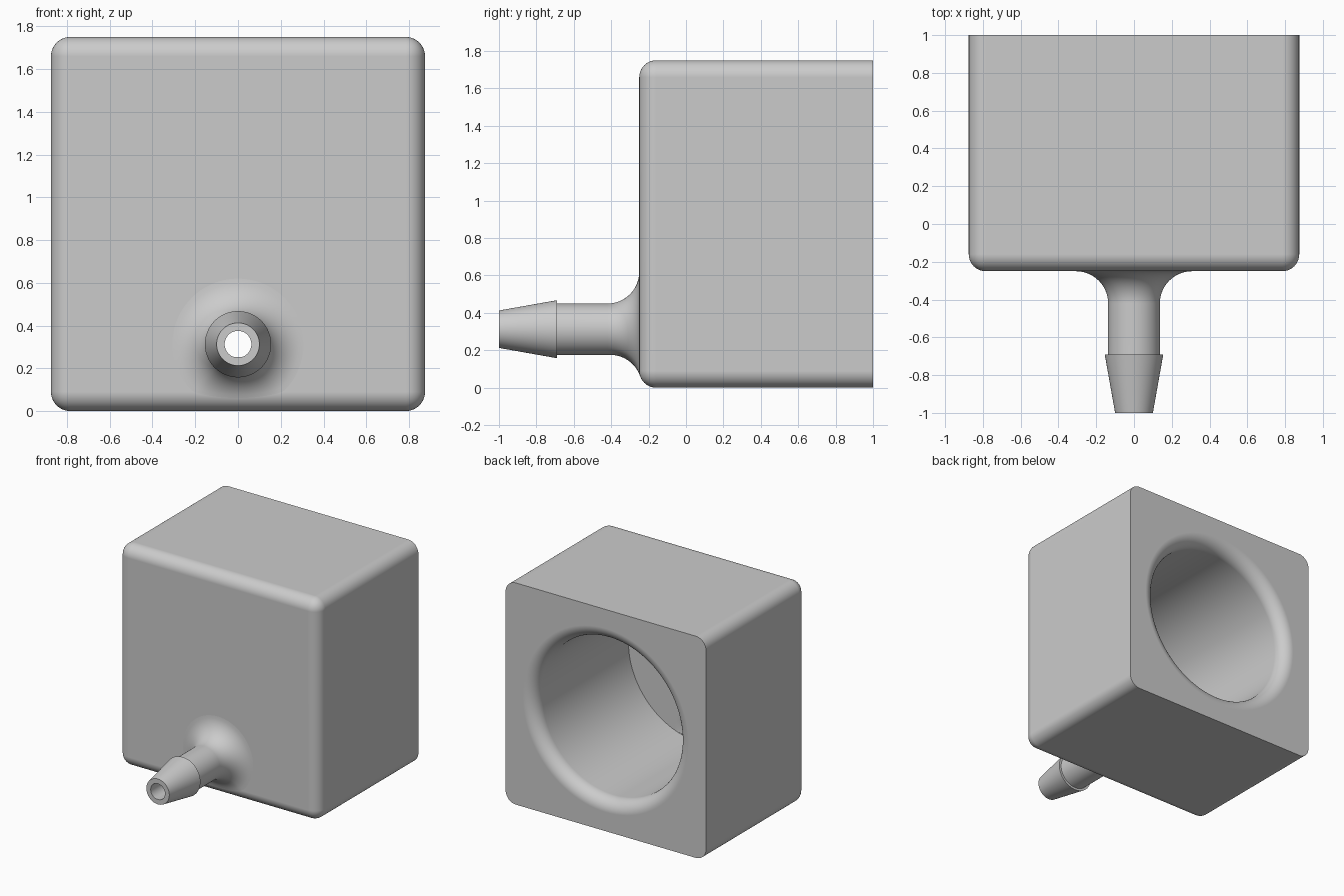
import bpy, bmesh
from math import sin, cos, pi, sqrt
from mathutils import Vector

if "Cube" in bpy.data.objects:
    bpy.data.objects.remove(bpy.data.objects["Cube"])

SIDES = 96
MID_Z = 0.875      # block and bore axis height
TUBE_Z = 0.3125    # nozzle axis height
BORE_R = 0.625
FRONT, BACK, FLOOR = -0.25, 1.0, -0.175
EDGE_R = 0.09      # block rounding
FLARE_R = 0.17     # blend between nozzle and block
TUBE_R = 0.137
STEPS = 12
ANGLES = [2 * pi * i / SIDES for i in range(SIDES)]

grey = bpy.data.materials.new("plain grey")
grey.use_nodes = True
grey.diffuse_color = (0.6, 0.6, 0.6, 1)
grey.node_tree.nodes["Principled BSDF"].inputs["Base Color"].default_value = (0.6, 0.6, 0.6, 1)


def add_object(name, bm):
    bmesh.ops.recalc_face_normals(bm, faces=bm.faces)
    mesh = bpy.data.meshes.new(name)
    bm.to_mesh(mesh)
    bm.free()
    mesh.materials.append(grey)
    obj = bpy.data.objects.new(name, mesh)
    bpy.context.collection.objects.link(obj)
    return obj


def ring(y, r, z):
    return [Vector((r * cos(a), y, z + r * sin(a))) for a in ANGLES]


def loft(name, rings):
    """Skin a list of rings and cap both ends."""
    bm = bmesh.new()
    loops = [[bm.verts.new(p) for p in pts] for pts in rings]
    for low, high in zip(loops, loops[1:]):
        for i in range(SIDES):
            j = (i + 1) % SIDES
            bm.faces.new((low[i], low[j], high[j], high[i]))
    bm.faces.new(loops[0])
    bm.faces.new(loops[-1])
    return add_object(name, bm)


def activate(obj):
    bpy.ops.object.select_all(action='DESELECT')
    obj.select_set(True)
    bpy.context.view_layer.objects.active = obj


def cut(obj, cutter):
    mod = obj.modifiers.new("cut", 'BOOLEAN')
    mod.operation = 'DIFFERENCE'
    mod.solver = 'EXACT'
    mod.object = cutter
    activate(obj)
    bpy.ops.object.modifier_apply(modifier=mod.name)


def flare_column(a):
    """Blend arc from the nozzle to the rounded block at one angle."""
    reach = TUBE_R + FLARE_R
    x, z = reach * cos(a), TUBE_Z + reach * sin(a)
    drop = max(0, EDGE_R - z)
    axis_y = FRONT + EDGE_R
    y = axis_y - sqrt((EDGE_R + FLARE_R) ** 2 - drop ** 2)
    start = Vector((-cos(a), 0, -sin(a)))
    end = Vector((0, axis_y - y, drop)).normalized()
    centre = Vector((x, y, z))
    return [centre + FLARE_R * start.slerp(end, i / STEPS) for i in range(STEPS + 1)]


# Block: every edge rounded except around the open back
bm = bmesh.new()
bmesh.ops.create_cube(bm, size=1)
for v in bm.verts:
    v.co = Vector((v.co.x * 1.75, BACK if v.co.y > 0 else FRONT, (v.co.z + 0.5) * 1.75))
edges = [e for e in bm.edges if min(v.co.y for v in e.verts) < BACK]
bmesh.ops.bevel(bm, geom=edges, offset=EDGE_R, segments=10, profile=0.5, affect='EDGES')
block = add_object("block", bm)

# Nozzle: barbed tip, tube and blend into the block
columns = [flare_column(a) for a in ANGLES]
flare = [list(pts) for pts in zip(*columns)]
root = [Vector((p.x, -0.2, p.z)) for p in flare[-1]]
tip = [ring(-1, 0.1, TUBE_Z), ring(-0.69, 0.155, TUBE_Z), ring(-0.69, TUBE_R, TUBE_Z)]
nozzle = loft("nozzle", tip + flare + [root])

# Bore cutter with rounded mouth
mouth_r = 0.1
mouth = [ring(BACK - mouth_r * cos(t), BORE_R + mouth_r * (1 - sin(t)), MID_Z)
         for t in [pi / 2 * (1 - i / STEPS) for i in range(STEPS + 1)]]
# start the arc tangent to the bore and end tangent to the back face
mouth = [ring(BACK - mouth_r + mouth_r * sin(t), BORE_R + mouth_r * (1 - cos(t)), MID_Z)
         for t in [pi / 2 * i / STEPS for i in range(STEPS + 1)]]
bore = loft("bore_cutter", [ring(FLOOR, BORE_R, MID_Z)] + mouth
            + [ring(BACK + 0.1, BORE_R + mouth_r, MID_Z)])

# Channel cutter: through hole that widens at the bore floor
hole_r, inner_r = 0.0625, 0.16
profile = [(-1.1, hole_r)]
for i in range(STEPS + 1):
    t = pi / 2 * i / STEPS
    profile.append((FLOOR - inner_r + inner_r * sin(t), hole_r + inner_r * (1 - cos(t))))
profile.append((FLOOR + 0.08, hole_r + inner_r))
rings = [ring(y, r, TUBE_Z) for y, r in profile]
for p in (p for pts in rings for p in pts):
    # keep the widening inside the bore wall
    size = Vector((p.x, p.z - MID_Z)).length
    if size > BORE_R - 0.002:
        k = (BORE_R - 0.002) / size
        p.x, p.z = p.x * k, MID_Z + (p.z - MID_Z) * k
channel = loft("channel_cutter", rings)

cut(block, bore)
cut(block, channel)
cut(nozzle, channel)
for helper in (bore, channel):
    bpy.data.objects.remove(helper)

# Smooth shading with crisp flats
for obj in (block, nozzle):
    activate(obj)
    bpy.ops.object.shade_smooth_by_angle(angle=pi / 6)
    mod = obj.modifiers.new("flat_normals", 'WEIGHTED_NORMAL')
    mod.keep_sharp = True
